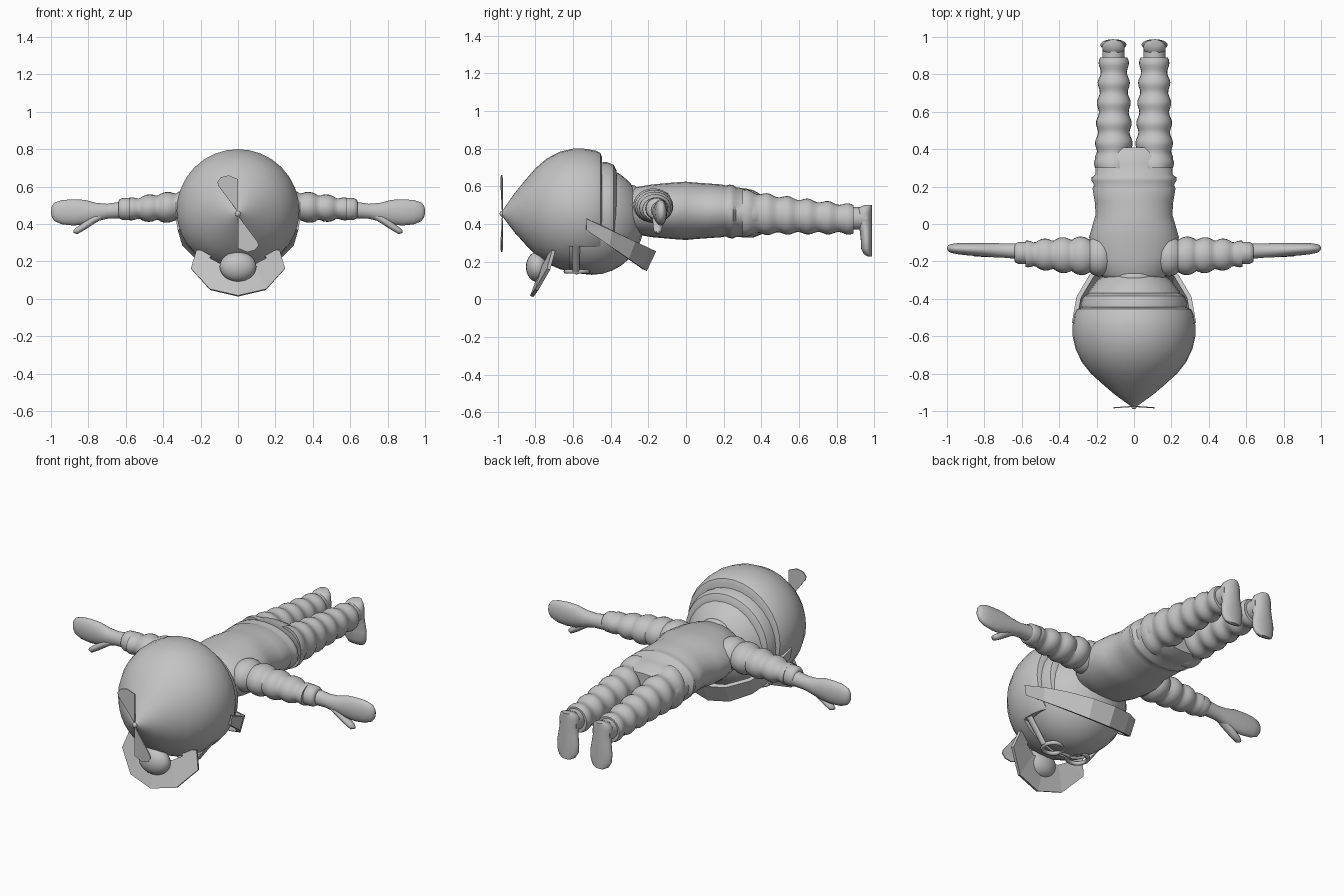
import bpy
import bmesh
from math import sin, cos, pi
from mathutils import Vector

if "Cube" in bpy.data.objects:
    bpy.data.objects.remove(bpy.data.objects["Cube"])

grey = bpy.data.materials.new("plain grey")
grey.use_nodes = True
grey.diffuse_color = (0.55, 0.55, 0.55, 1)
grey.node_tree.nodes["Principled BSDF"].inputs["Base Color"].default_value = grey.diffuse_color


def finish(name, bm, smooth=True, angle=0.7):
    """Turn a bmesh into a shaded object."""
    bmesh.ops.recalc_face_normals(bm, faces=bm.faces)
    mesh = bpy.data.meshes.new(name)
    bm.to_mesh(mesh)
    bm.free()
    obj = bpy.data.objects.new(name, mesh)
    bpy.context.collection.objects.link(obj)
    mesh.materials.append(grey)
    if smooth:
        shade(obj, angle)
    return obj


def select(obj):
    bpy.ops.object.select_all(action="DESELECT")
    obj.select_set(True)
    bpy.context.view_layer.objects.active = obj


def shade(obj, angle=0.7):
    select(obj)
    bpy.ops.object.shade_smooth_by_angle(angle=angle)


def place(axis, s, a, b):
    return {"x": (s, a, b), "y": (a, s, b), "z": (a, b, s)}[axis]


def loft(name, axis, rows, side=1, sides=24, angle=0.9):
    """Skin elliptical rings (station, centre a, centre b, radius a, radius b)."""
    bm = bmesh.new()
    rings = []
    for s, ca, cb, ra, rb in rows:
        ring = []
        for i in range(sides):
            t = 2 * pi * i / sides
            x, y, z = place(axis, s, ca + ra * cos(t), cb + rb * sin(t))
            ring.append(bm.verts.new((x * side, y, z)))
        rings.append(ring)
    for low, high in zip(rings, rings[1:]):
        for i in range(sides):
            j = (i + 1) % sides
            bm.faces.new((low[i], low[j], high[j], high[i]))
    bm.faces.new(rings[0])
    bm.faces.new(rings[-1])
    return finish(name, bm, angle=angle)


def ball(name, centre, radii, u=24, v=16):
    bm = bmesh.new()
    bmesh.ops.create_uvsphere(bm, u_segments=u, v_segments=v, radius=1)
    for vert in bm.verts:
        vert.co = Vector(centre) + vert.co * Vector(radii)
    return finish(name, bm)


def strip(name, first, second, thickness):
    """Thick panel between two matching rows of points."""
    bm = bmesh.new()
    a = [bm.verts.new(p) for p in first]
    b = [bm.verts.new(p) for p in second]
    for i in range(len(a) - 1):
        bm.faces.new((a[i], a[i + 1], b[i + 1], b[i]))
    obj = finish(name, bm, smooth=False)
    mod = obj.modifiers.new("thickness", "SOLIDIFY")
    mod.thickness = thickness
    mod.offset = 0
    return obj


def ring(name, centre, major, minor, rotation=(0, 0, 0)):
    bpy.ops.mesh.primitive_torus_add(location=centre, rotation=rotation, major_radius=major,
                                     minor_radius=minor, major_segments=24, minor_segments=10)
    obj = bpy.context.object
    obj.name = name
    obj.data.materials.append(grey)
    shade(obj)
    return obj


# Torso lies along y, with a padded waistband
torso = [(-.31, .12, .10), (-.27, .19, .125), (-.18, .225, .14), (-.07, .24, .15), (0, .22, .155),
         (.05, .205, .15), (.12, .21, .145), (.19, .222, .14), (.21, .214, .135), (.23, .226, .142),
         (.25, .226, .142), (.265, .205, .132), (.32, .208, .13), (.36, .208, .125), (.41, .19, .1)]
loft("torso", "y", [(y, 0, .47 - max(0, y - .2) * .1, rx, rz) for y, rx, rz in torso])
ring("neck_collar", (0, -.285, .48), .1, .028, (pi / 2, 0, 0))

# Limbs, mirrored
for side, label in ((1, "left"), (-1, "right")):
    # Puffy sleeve
    sleeve = []
    for i in range(33):
        t = i / 32
        puff = abs(sin(t * pi * 4.5)) ** 0.7
        r = .082 - .035 * t * t + .02 * puff
        sleeve.append((.14 + .44 * t, -.175 + .015 * t, .5 - .02 * t, r * 1.05, r * .9))
    loft(label + "_sleeve", "x", sleeve, side)
    cuff = [(.57, .055), (.58, .06), (.62, .058), (.635, .05), (.64, .04)]
    loft(label + "_cuff", "x", [(x, -.155, .48, r, r) for x, r in cuff], side)

    # Mitten and thumb
    mitten = [(.62, .475, .042, .045), (.7, .468, .038, .04), (.76, .463, .038, .05),
              (.82, .463, .036, .066), (.88, .462, .034, .07), (.94, .463, .03, .065),
              (.98, .465, .023, .05), (.995, .466, .014, .03), (1, .466, .004, .01)]
    loft(label + "_mitten", "x", [(x, -.145 + (x - .62) * .04, z, ry, rz) for x, z, ry, rz in mitten], side)
    thumb = [(.72, .45, .02), (.77, .425, .028), (.82, .39, .025), (.86, .365, .022), (.88, .36, .008)]
    loft(label + "_thumb", "x", [(x, -.15, z, r, r * .9) for x, z, r in thumb], side, 14)

    # Trouser leg with soft folds
    leg = []
    for i in range(41):
        t = i / 40
        fold = .007 * sin(t * pi * 11)
        leg.append((.3 + .59 * t, .108, .46 - .035 * t,
                    .1 - .027 * t + fold, .125 - .05 * t ** .6 + fold))
    loft(label + "_leg", "y", leg, side)
    loft(label + "_ankle", "y", [(.87, .11, .43, .06, .06), (.96, .11, .43, .058, .06)], side)

    # Shoe with the toe pointing down
    shoe = [(.228, .03, .012), (.24, .053, .022), (.27, .068, .029), (.32, .07, .03), (.37, .062, .033),
            (.42, .057, .042), (.46, .06, .044), (.485, .05, .038), (.5, .028, .02)]
    loft(label + "_shoe", "z", [(z, .11, .988 - ry, rx, ry) for z, rx, ry in shoe], side)

# Head, facing down
ball("head", (0, -.5, .42), (.28, .28, .29))

# Rounded cap with a pointed crown, and the lining behind it
cap = [(-.975, .015), (-.95, .05), (-.91, .105), (-.85, .175), (-.8, .23), (-.74, .278), (-.67, .312),
       (-.6, .328), (-.54, .328), (-.48, .318), (-.455, .305), (-.445, .28)]
cap_shell = loft("cap", "y", [(y, 0, .455 + min(.017, (y + .98) * .06), r, r) for y, r in cap], 1, 32, .6)
lining = [(-.5, .28), (-.42, .285), (-.385, .27), (-.37, .24)]
cap_lining = loft("cap_lining", "y", [(y, 0, .45, r, r * .98) for y, r in lining], 1, 32, .6)

# Open the cap over the face
bpy.ops.mesh.primitive_cube_add(size=1, location=(0, -.12, -.22))
cutter = bpy.context.object
cutter.name = "face_opening_cutter"
cutter.scale = (2, 1, 1)
cutter.hide_render = True
for shell in (cap_shell, cap_lining):
    select(shell)
    mod = shell.modifiers.new("face opening", "BOOLEAN")
    mod.operation = "DIFFERENCE"
    mod.object = cutter
    bpy.ops.object.modifier_apply(modifier=mod.name)
    shade(shell, .6)
bpy.data.objects.remove(cutter)

# Angular visor and the round badge above it
half = [(.22, .26), (.25, .16), (.15, .05), (0, .015)]
outer = half + [(-x, z) for x, z in reversed(half[:-1])]
def visor_point(x, z):
    return (x, -.735 - .36 * (.25 - z) + x * x * .6, z)
strip("visor", [visor_point(x, z) for x, z in outer],
      [visor_point(x * .6, .24 + (z - .24) * .3) for x, z in outer], .018)
ball("cap_badge", (0, -.79, .172), (.098, .06, .08))

# Propeller
bm = bmesh.new()
blade = [(0, .01), (-.105, .15), (-.11, .17), (-.09, .195), (-.05, .205), (0, .185)]
for turn in (1, -1):
    bm.faces.new([bm.verts.new((x * turn, -.978 + x * .07, .455 + z * turn)) for x, z in blade])
propeller = finish("propeller_blades", bm, smooth=False)
propeller.modifiers.new("thickness", "SOLIDIFY").thickness = .006
ball("propeller_hub", (0, -.978, .455), (.015, .012, .015), 12, 8)

# Chin guard sweeping around the jaw from temple to temple
angles = [pi * (i / 8 - .5) for i in range(9)]
strip("chin_guard", [(.32 * sin(a), -.53 + .36 * cos(a), .43 - .17 * cos(a)) for a in angles],
      [(.31 * sin(a), -.53 + .31 * cos(a), .37 - .215 * cos(a)) for a in angles], .025)

# Spectacles
for side, label in ((1, "left"), (-1, "right")):
    ring(label + "_lens_rim", (.085 * side, -.58, .148), .058, .012)
    loft(label + "_spectacle_arm", "z", [(.145, .145, -.585, .014, .018), (.29, .255, -.585, .014, .022)], side, 8)
loft("spectacle_bridge", "x", [(-.035, -.58, .14, .01, .01), (.035, -.58, .14, .01, .01)], 1, 8)
